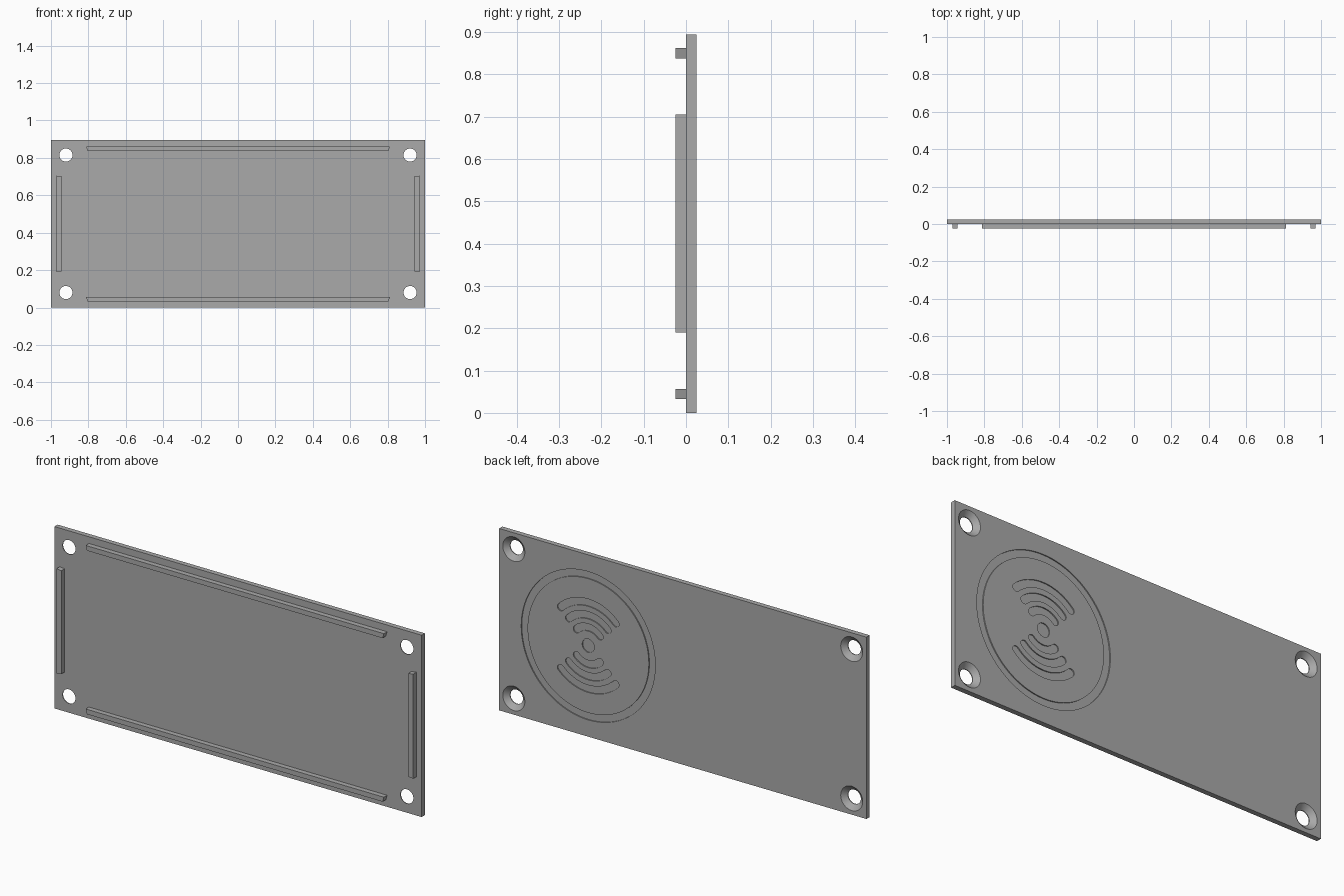
import bpy, bmesh, math
from mathutils import Matrix, Vector

if "Cube" in bpy.data.objects:
    bpy.data.objects.remove(bpy.data.objects["Cube"])

H, T = 0.895, 0.025          # plate height and thickness
GROOVE = T - 0.005           # floor of the engraving
OUT = T + 0.01               # cutters reach past the back face

gray = bpy.data.materials.new("plain gray")
gray.use_nodes = True
gray.diffuse_color = (0.4, 0.4, 0.4, 1)
gray.node_tree.nodes["Principled BSDF"].inputs["Base Color"].default_value = (0.4, 0.4, 0.4, 1)


def prism(bm, outline, y0, y1):
    """Extrude an (x, z) outline along y."""
    face = bm.faces.new([bm.verts.new((x, y0, z)) for x, z in outline])
    res = bmesh.ops.extrude_face_region(bm, geom=[face])
    moved = [v for v in res["geom"] if isinstance(v, bmesh.types.BMVert)]
    bmesh.ops.translate(bm, verts=moved, vec=(0, y1 - y0, 0))


def lathe(bm, profile, x, z, steps=48):
    """Turn a closed (radius, y) profile around a y axis through (x, z)."""
    verts = [bm.verts.new((x + r, y, z)) for r, y in profile]
    edges = [bm.edges.new((verts[i - 1], verts[i])) for i in range(len(verts))]
    bmesh.ops.spin(bm, geom=verts + edges, cent=(x, 0, z), axis=(0, 1, 0),
                   angle=math.tau, steps=steps, use_merge=True)
    bmesh.ops.remove_doubles(bm, verts=bm.verts[:], dist=1e-5)


def slot(cx, cz, radius, half, middle):
    """Outline of a round-ended arc slot a quarter turn long."""
    def polar(c, r, a):
        return (c[0] + r * math.cos(a), c[1] + r * math.sin(a))
    n, c = 16, (cx, cz)
    a0, a1 = middle - math.pi / 4, middle + math.pi / 4
    sweep = [a0 + (a1 - a0) * i / n for i in range(n + 1)]
    pts = [polar(c, radius + half, a) for a in sweep]
    pts += [polar(polar(c, radius, a1), half, a1 + math.pi * i / 8) for i in range(1, 8)]
    pts += [polar(c, radius - half, a) for a in reversed(sweep)]
    pts += [polar(polar(c, radius, a0), half, a0 + math.pi + math.pi * i / 8) for i in range(1, 8)]
    return pts


def make(name, bm):
    bmesh.ops.recalc_face_normals(bm, faces=bm.faces[:])
    mesh = bpy.data.meshes.new(name)
    bm.to_mesh(mesh)
    bm.free()
    mesh.materials.append(gray)
    obj = bpy.data.objects.new(name, mesh)
    bpy.context.collection.objects.link(obj)
    return obj


# Plate
bm = bmesh.new()
prism(bm, [(-1, 0), (1, 0), (1, H), (-1, H)], 0, T)
plate = make("plate", bm)

# Countersunk corner holes
bm = bmesh.new()
slope = (0.06 - 0.035) / (T - 0.004)
for x in (-0.92, 0.92):
    for z in (0.08, H - 0.08):
        lathe(bm, [(0, -0.01), (0.035, -0.01), (0.035, 0.004),
                   (0.06 + slope * 0.01, OUT), (0, OUT)], x, z)

# Engraved emblem: ring, dot and two fans of arc slots
cx, cz = 0.515, H / 2
lathe(bm, [(0.33, GROOVE), (0.365, GROOVE), (0.365, OUT), (0.33, OUT)], cx, cz, 96)
lathe(bm, [(0, GROOVE), (0.033, GROOVE), (0.033, OUT), (0, OUT)], cx, cz)
for radius in (0.09, 0.15, 0.212):
    for middle in (math.pi / 2, -math.pi / 2):
        prism(bm, slot(cx, cz, radius, 0.018, middle), GROOVE, OUT)
cutter = make("engraving_cutter", bm)
cutter.hide_render = True

# Cut the plate, then drop the cutter
mod = plate.modifiers.new("cut", "BOOLEAN")
mod.operation, mod.solver, mod.object = "DIFFERENCE", "EXACT", cutter
bpy.ops.object.select_all(action="DESELECT")
bpy.context.view_layer.objects.active = plate
plate.select_set(True)
bpy.ops.object.modifier_apply(modifier="cut")
bpy.data.objects.remove(cutter)
bpy.ops.object.shade_smooth_by_angle(angle=math.radians(25))

# Locating ribs on the front
for name, z0 in (("top_rib", 0.838), ("bottom_rib", 0.033)):
    bm = bmesh.new()
    prism(bm, [(-0.805, z0), (0.805, z0), (0.812, z0 + 0.024), (-0.812, z0 + 0.024)], -T, 0)
    make(name, bm)
for name, s in (("left_rib", 1), ("right_rib", -1)):
    bm = bmesh.new()
    prism(bm, [(s * 0.945, 0.193), (s * 0.971, 0.19),
               (s * 0.971, 0.705), (s * 0.945, 0.702)], -T, 0)
    make(name, bm)
